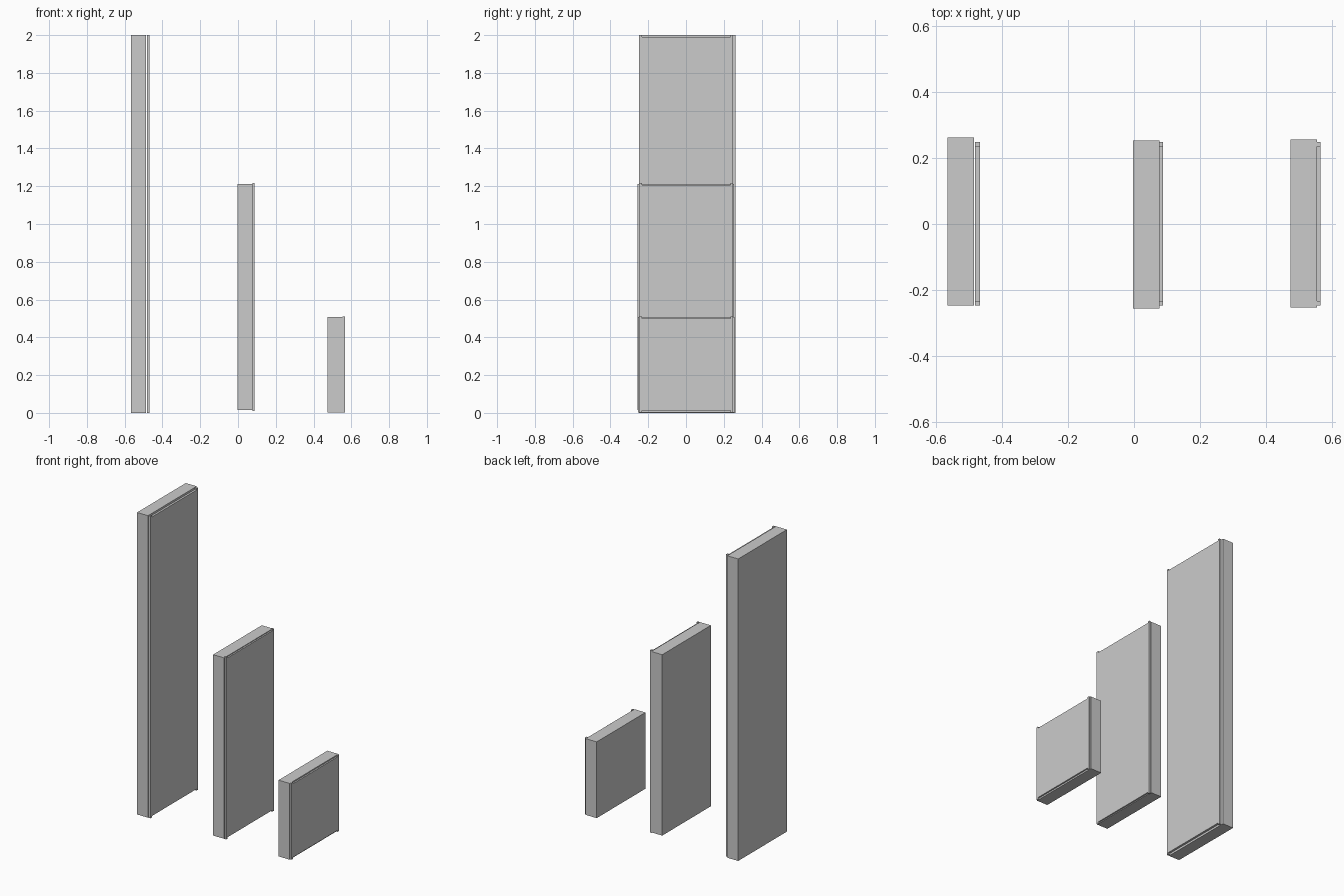
import bpy, bmesh
from mathutils import Vector

if "Cube" in bpy.data.objects:
    bpy.data.objects.remove(bpy.data.objects["Cube"])


def prism(name, profile, x0, x1):
    """Extrude a (y, z) outline along x."""
    bm = bmesh.new()
    face = bm.faces.new([bm.verts.new((x0, y, z)) for y, z in profile])
    ext = bmesh.ops.extrude_face_region(bm, geom=[face])
    verts = [g for g in ext["geom"] if isinstance(g, bmesh.types.BMVert)]
    bmesh.ops.translate(bm, verts=verts, vec=Vector((x1 - x0, 0, 0)))
    bmesh.ops.recalc_face_normals(bm, faces=bm.faces)
    mesh = bpy.data.meshes.new(name)
    bm.to_mesh(mesh)
    bm.free()
    obj = bpy.data.objects.new(name, mesh)
    bpy.context.collection.objects.link(obj)


def panel(name, body, plate):
    # Thick slab
    x0, x1, y0, y1, z0, z1 = body
    prism(name + "_slab", [(y0, z0), (y1, z0), (y1, z1), (y0, z1)], x0, x1)
    # Thin facing plate with small corner tabs at top and bottom
    x0, x1, y0, y1, z0, z1 = plate
    t, h = 0.014, 0.01
    prism(name + "_facing", [
        (y0, z0), (y0 + t, z0), (y0 + t, z0 + h), (y1 - t, z0 + h),
        (y1 - t, z0), (y1, z0), (y1, z1), (y1 - t, z1),
        (y1 - t, z1 - h), (y0 + t, z1 - h), (y0 + t, z1), (y0, z1)], x0, x1)


panel("tall_panel", (-0.566, -0.486, -0.248, 0.262, 0.0, 2.0),
      (-0.482, -0.468, -0.248, 0.249, 0.0, 2.0))
panel("medium_panel", (-0.003, 0.078, -0.256, 0.253, 0.014, 1.212),
      (0.076, 0.088, -0.248, 0.249, 0.009, 1.217))
panel("short_panel", (0.475, 0.556, -0.254, 0.256, 0.003, 0.508),
      (0.554, 0.566, -0.248, 0.249, 0.003, 0.51))
